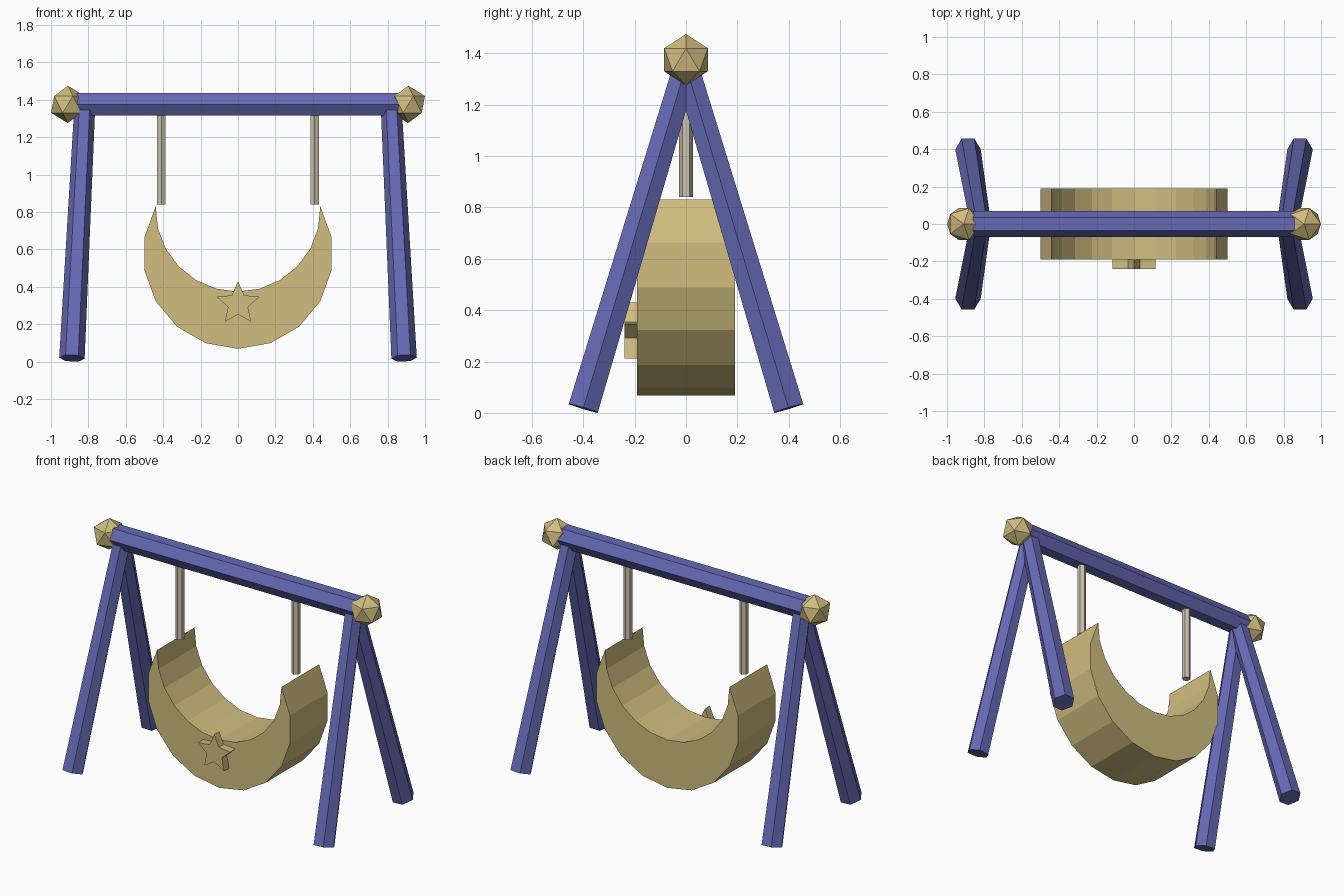
import bpy, bmesh
from math import sin, cos, pi, radians
from mathutils import Vector

cube = bpy.data.objects.get("Cube")
if cube:
    bpy.data.objects.remove(cube)


def material(name, rgb):
    m = bpy.data.materials.new(name)
    m.use_nodes = True
    m.diffuse_color = (*rgb, 1)
    m.node_tree.nodes["Principled BSDF"].inputs["Base Color"].default_value = (*rgb, 1)
    return m


blue = material("dusk blue", (0.130, 0.142, 0.456))
gold = material("soft gold", (0.630, 0.510, 0.215))
rope = material("rope beige", (0.610, 0.540, 0.420))


def finish(bm, name, mat):
    bmesh.ops.recalc_face_normals(bm, faces=bm.faces)
    mesh = bpy.data.meshes.new(name)
    bm.to_mesh(mesh)
    bm.free()
    mesh.materials.append(mat)
    obj = bpy.data.objects.new(name, mesh)
    bpy.context.collection.objects.link(obj)
    return obj


def hex_bar(name, start, end, r_start, r_end, corner_dir, mat):
    """Six-sided bar between two points, one corner pointing along corner_dir."""
    start, end = Vector(start), Vector(end)
    axis = (end - start).normalized()
    u = Vector(corner_dir)
    u = (u - axis * u.dot(axis)).normalized()
    v = axis.cross(u)
    bm = bmesh.new()
    rings = [[bm.verts.new(p + r * (cos(i * pi / 3) * u + sin(i * pi / 3) * v))
              for i in range(6)] for p, r in ((start, r_start), (end, r_end))]
    for i in range(6):
        j = (i + 1) % 6
        bm.faces.new((rings[0][i], rings[0][j], rings[1][j], rings[1][i]))
    for ring in rings:
        bm.faces.new(ring)
    return finish(bm, name, mat)


def plate(name, outline, y_front, y_back, mat):
    """Extrude an x-z outline along y."""
    bm = bmesh.new()
    face = bm.faces.new([bm.verts.new((x, y_front, z)) for x, z in outline])
    new = bmesh.ops.extrude_face_region(bm, geom=[face])["geom"]
    bmesh.ops.translate(bm, vec=(0, y_back - y_front, 0),
                        verts=[g for g in new if isinstance(g, bmesh.types.BMVert)])
    return finish(bm, name, mat)


# Frame: top beam, splayed legs, faceted end knobs, hanging ropes
BEAM_Z = 1.375
hex_bar("top_beam", (-0.86, 0, BEAM_Z), (0.86, 0, BEAM_Z), 0.07, 0.07, (0, 1, 0), blue)

for side, sx in (("left", 1), ("right", -1)):
    for end, sy in (("front", -1), ("back", 1)):
        hex_bar(f"{end}_{side}_leg", (sx * 0.888, sy * 0.4, 0.018), (sx * 0.82, 0, 1.35),
                0.068, 0.056, (1, 0, 0), blue)

    bm = bmesh.new()
    bmesh.ops.create_icosphere(bm, subdivisions=1, radius=0.1)
    knob = finish(bm, f"{side}_knob", gold)
    knob.location = (sx * 0.91, 0, BEAM_Z)

    hex_bar(f"{side}_rope", (sx * 0.41, 0, 0.84), (sx * 0.41, 0, BEAM_Z),
            0.027, 0.027, (0, 1, 0), rope)


# Crescent cradle: outer arc one way, inner arc back between the shared tips
def arc(radius, centre_z, half_angle, steps):
    angles = [radians(half_angle) * (2 * i / steps - 1) for i in range(steps + 1)]
    return [(radius * sin(a), centre_z - radius * cos(a)) for a in angles]


outer = arc(0.508, 0.576, 120, 12)
inner = arc(0.44, 0.814, 92, 12)[1:-1]
plate("crescent_cradle", outer + inner[::-1], -0.19, 0.19, gold)

# Star on the cradle front
star = []
for i in range(10):
    r = 0.056 if i % 2 else 0.12
    star.append((r * sin(i * pi / 5), 0.309 + r * cos(i * pi / 5)))
plate("star", star, -0.24, -0.19, gold)
